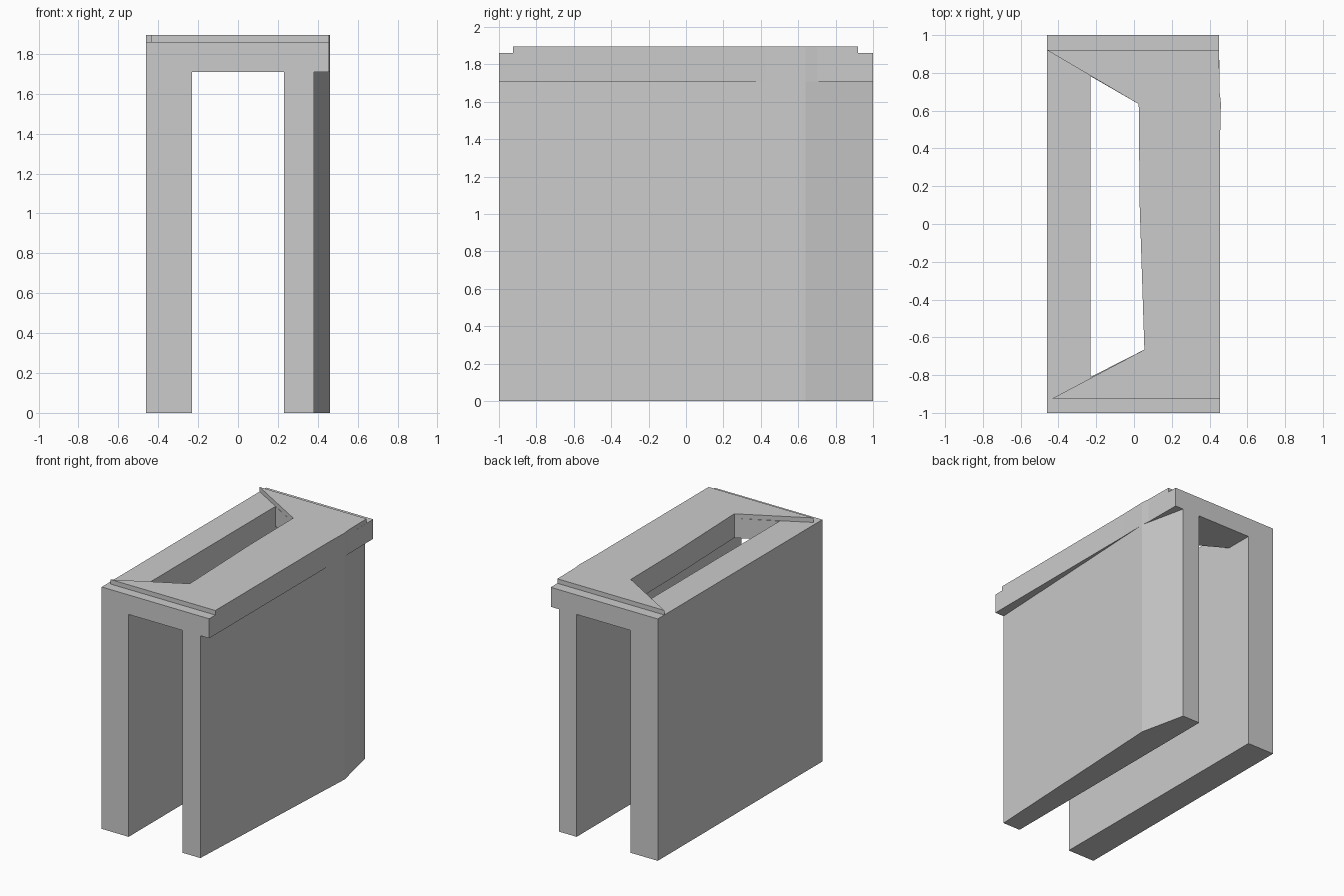
import bpy, bmesh

if "Cube" in bpy.data.objects:
    bpy.data.objects.remove(bpy.data.objects["Cube"])


def prism(name, outline, z0, z1):
    """Extrude a flat outline (x, y) from z0 up to z1."""
    bm = bmesh.new()
    face = bm.faces.new([bm.verts.new((x, y, z0)) for x, y in outline])
    ext = bmesh.ops.extrude_face_region(bm, geom=[face])
    for v in ext["geom"]:
        if isinstance(v, bmesh.types.BMVert):
            v.co.z = z1
    bmesh.ops.recalc_face_normals(bm, faces=bm.faces)
    mesh = bpy.data.meshes.new(name)
    bm.to_mesh(mesh)
    bm.free()
    obj = bpy.data.objects.new(name, mesh)
    bpy.context.collection.objects.link(obj)
    return obj


def merge(base, part):
    """Fuse a part into the base so no inner faces remain."""
    mod = base.modifiers.new("fuse", 'BOOLEAN')
    mod.operation = 'UNION'
    mod.solver = 'EXACT'
    mod.object = part
    bpy.context.view_layer.objects.active = base
    bpy.ops.object.modifier_apply(modifier=mod.name)
    bpy.data.objects.remove(part)


LEG_TOP, PLATE_TOP, CAP_TOP = 1.71, 1.86, 1.895
L, LI, RI = -0.46, -0.23, 0.23

# Ragged inner edge of the opening, back to front
opening = [(0.025, 0.635), (0.03, 0.1), (0.055, -0.665)]

# Left wall, full height
frame = prism("wall_frame", [(L, -1), (LI, -1), (LI, 1), (L, 1)], 0, PLATE_TOP)

# Lintel plate around the opening, with a slightly bulging outer side
lintel = prism("lintel_plate",
               [(LI, 1), (LI, 0.782)] + opening +
               [(LI, -0.81), (LI, -1), (0.455, -1), (0.455, 0.43),
                (0.46, 0.64), (0.453, 0.7), (0.45, 1)],
               LEG_TOP, PLATE_TOP)

# Raised cap whose pointed ends reach over the left wall
cap = prism("raised_cap",
            [(L, 0.92)] + opening +
            [(-0.435, -0.925), (0.455, -0.925), (0.455, 0.43),
             (0.46, 0.64), (0.453, 0.7), (0.45, 0.92)],
            PLATE_TOP, CAP_TOP)

# Right wall, widest near the back
right_wall = prism("right_wall",
                   [(RI, -1), (0.38, -1), (0.46, 0.64), (0.38, 1), (RI, 1)],
                   0, LEG_TOP)

for part in (lintel, cap, right_wall):
    merge(frame, part)
